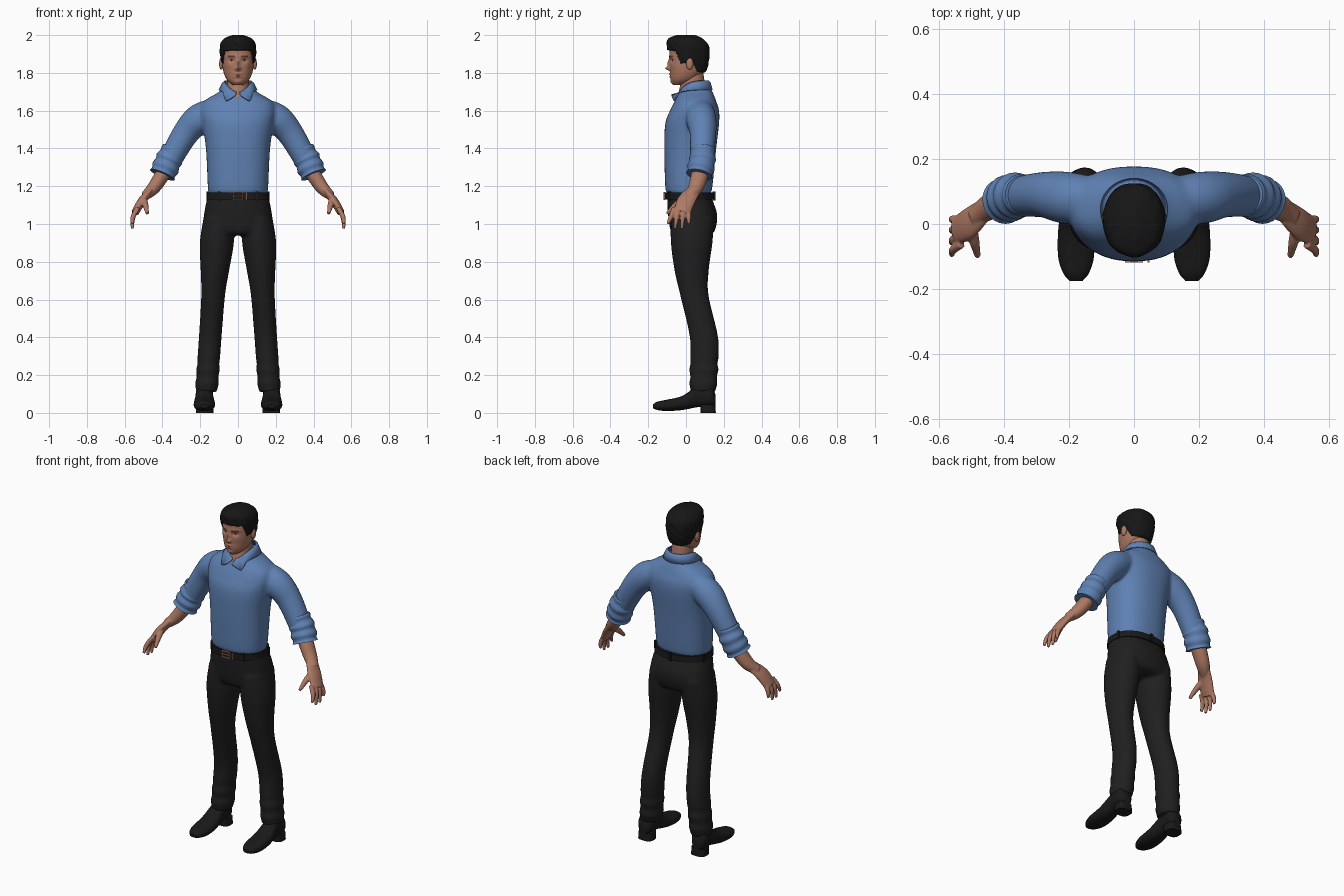
import bpy, bmesh, math
from mathutils import Vector

if "Cube" in bpy.data.objects:
    bpy.data.objects.remove(bpy.data.objects["Cube"])


def material(name, red, green, blue):
    mat = bpy.data.materials.new(name)
    mat.use_nodes = True
    mat.diffuse_color = (red, green, blue, 1)
    mat.node_tree.nodes["Principled BSDF"].inputs["Base Color"].default_value = mat.diffuse_color
    return mat


SHIRT = material("shirt blue", .115, .22, .45)
TROUSER = material("trouser black", .014, .014, .014)
LEATHER = material("leather black", .01, .01, .01)
HAIR = material("hair black", .008, .008, .008)
SKIN = material("skin", .42, .19, .125)
LIP = material("lips", .32, .12, .085)
BROW = material("brow brown", .09, .04, .03)
EYE = material("eye grey", .3, .26, .24)
COPPER = material("buckle copper", .5, .22, .13)
SIDES = {"left": 1, "right": -1}


def constant(value):
    return lambda level: value


def spline(rows, steps):
    """Catmull-Rom curve through rows of numbers."""
    last = len(rows) - 1
    curve = []
    for i in range(last):
        near = [rows[max(0, min(last, i + k))] for k in range(-1, 3)]
        for j in range(steps):
            t = j / steps
            curve.append([b + t / 2 * (c - a + t * (2*a - 5*b + 4*c - d + t * (3*(b - c) + d - a)))
                          for a, b, c, d in zip(*near)])
    return curve + [rows[-1]]


def skin_rings(bm, rings):
    loops = [[bm.verts.new(point) for point in ring] for ring in rings]
    for low, high in zip(loops, loops[1:]):
        for i in range(len(low)):
            bm.faces.new((low[i - 1], low[i], high[i], high[i - 1]))
    bm.faces.new(loops[0])
    bm.faces.new(loops[-1])


def outline(sides, power):
    """Unit ellipse, squarer as power rises above two."""
    for i in range(sides):
        c, s = math.cos(i * math.tau / sides), math.sin(i * math.tau / sides)
        yield math.copysign(abs(c) ** (2 / power), c), math.copysign(abs(s) ** (2 / power), s)


def stack(bm, rows, sides=40, steps=6, power=2.3, centre=constant(0), swell=constant(1),
          mirror=1, along_y=False):
    """Rows of level, half width, low edge, high edge."""
    rings = []
    for level, half, low, high in spline(rows, steps):
        ring = []
        for c, s in outline(sides, power):
            x = mirror * (centre(level) + half * c * swell(level))
            w = (low + high + (high - low) * s * swell(level)) / 2
            ring.append((x, level, w) if along_y else (x, w, level))
        rings.append(ring)
    skin_rings(bm, rings)


def limb(bm, rows, mirror, ratio=1.0, sides=24, steps=6, swell=constant(1)):
    """Rows of x, y, z, radius; ratio widens the limb front to back."""
    path = spline(rows, steps)
    last = len(path) - 1
    rings = []
    for i, (x, y, z, radius) in enumerate(path):
        along = Vector(path[min(i + 1, last)][:3]) - Vector(path[max(i - 1, 0)][:3])
        across = Vector((0, 1, 0)).cross(along).normalized()
        depth = along.normalized().cross(across) * ratio
        ring = [Vector((x, y, z)) + (across * c + depth * s) * radius * swell(i / last)
                for c, s in outline(sides, 2)]
        rings.append([(mirror * p.x, p.y, p.z) for p in ring])
    skin_rings(bm, rings)


def finish(name, bm, *materials, voxel=0, angle=45):
    bmesh.ops.recalc_face_normals(bm, faces=bm.faces)
    mesh = bpy.data.meshes.new(name)
    bm.to_mesh(mesh)
    bm.free()
    for mat in materials:
        mesh.materials.append(mat)
    mesh.shade_smooth()
    mesh.set_sharp_from_angle(angle=math.radians(angle))
    part = bpy.data.objects.new(name, mesh)
    bpy.context.collection.objects.link(part)
    if voxel:
        blend = part.modifiers.new("blend", "REMESH")
        blend.mode, blend.voxel_size, blend.use_smooth_shade = "VOXEL", voxel, True
        soften = part.modifiers.new("soften", "SMOOTH")
        soften.factor, soften.iterations = .5, 5
    return part


def ball(name, mat, place, size):
    bm = bmesh.new()
    bmesh.ops.create_uvsphere(bm, u_segments=20, v_segments=12, radius=1)
    for v in bm.verts:
        v.co = Vector(place) + v.co * Vector(size)
    finish(name, bm, mat)


def box(bm, place, size):
    for v in bmesh.ops.create_cube(bm, size=1)["verts"]:
        v.co = Vector(place) + v.co * Vector(size)


# Shirt: torso and sleeves blended into one skin
bm = bmesh.new()
stack(bm, [(1.16, .155, -.1, .13), (1.2, .16, -.11, .14), (1.4, .17, -.115, .16), (1.53, .19, -.11, .175),
           (1.6, .2, -.085, .175), (1.65, .18, -.06, .16), (1.7, .1, -.03, .14), (1.73, .07, -.015, .12)])
for mirror in SIDES.values():
    limb(bm, [(.1, .08, 1.61, .06), (.2, .08, 1.56, .08), (.28, .09, 1.475, .07), (.38, .08, 1.3, .06)], mirror)
finish("shirt", bm, SHIRT, voxel=.009)

# Rolled cuffs with soft folds
for side, mirror in SIDES.items():
    bm = bmesh.new()
    limb(bm, [(.34, .09, 1.4, .06), (.37, .085, 1.33, .07), (.4, .07, 1.26, .068)], mirror, steps=12,
         swell=lambda t: 1 + .05 * math.sin(20 * t))
    finish(side + "_cuff", bm, SHIRT)

# Collar: a folded band with two pointed wings
bm = bmesh.new()
strips = []
count = 64
for i in range(count + 1):
    turn = .12 + (math.tau - .24) * i / count
    dip = ((1 + math.cos(turn)) / 2) ** 4
    wing = max(0, 1 - abs(min(turn, math.tau - turn) - .5) / .4)
    strip = []
    for width, front, back, z in ((.07, .083, .07, 1.757 - .06 * dip), (.08, .09, .08, 1.75 - .06 * dip),
                                  (.1 + .03 * wing, .125, .09, 1.71 - .025 * dip - .04 * wing)):
        reach = front if math.cos(turn) > 0 else back
        strip.append(bm.verts.new((width * math.sin(turn), .047 - reach * math.cos(turn), z)))
    strips.append(strip)
for here, there in zip(strips, strips[1:]):
    for k in range(2):
        bm.faces.new((here[k], there[k], there[k + 1], here[k + 1]))
thick = finish("collar", bm, SHIRT).modifiers.new("thickness", "SOLIDIFY")
thick.thickness, thick.offset = .007, 0

# Trousers: hips and legs blended together, with folds near the hem
bm = bmesh.new()
stack(bm, [(1.15, .16, -.1, .13), (1.05, .18, -.095, .165), (.96, .18, -.08, .15), (.94, .1, -.05, .11)])
for mirror in SIDES.values():
    stack(bm, [(1.03, .08, -.08, .15), (.9, .09, -.08, .14), (.75, .075, -.06, .12), (.62, .063, -.03, .12),
               (.4, .06, .02, .17), (.25, .06, .02, .17), (.11, .06, .02, .16)], steps=8, power=2, mirror=mirror,
          centre=lambda z: .175 - .07 * z, swell=lambda z: 1 + .05 * math.sin(90 * z) * (z < .28))
finish("trousers", bm, TROUSER, voxel=.009)

# Belt with loops, and the buckle
bm = bmesh.new()
stack(bm, [(1.13, .167, -.111, .147), (1.167, .164, -.111, .145)], sides=64, steps=1)
for k in range(5):
    turn = math.pi / 2 + k * math.tau / 5
    box(bm, (.168 * math.cos(turn), .018 + .13 * math.sin(turn), 1.148), (.014, .014, .046))
finish("belt", bm, LEATHER)
bm = bmesh.new()
for z in (1.13, 1.148, 1.166):
    box(bm, (0, -.115, z), (.05, .008, .005))
for x in (-.024, .024, .044):
    box(bm, (x, -.115, 1.148), (.006, .008, .04))
finish("buckle", bm, COPPER)

# Shoes with block heels
for side, mirror in SIDES.items():
    bm = bmesh.new()
    stack(bm, [(-.175, .02, .025, .045), (-.15, .04, .015, .06), (-.1, .055, .01, .07), (-.02, .055, .015, .09),
               (.06, .045, .03, .14), (.13, .045, .035, .145), (.155, .025, .035, .1)],
          centre=constant(.178), mirror=mirror, along_y=True)
    stack(bm, [(0, .046, .078, .158), (.045, .044, .076, .155)], steps=1, power=3,
          centre=constant(.176), mirror=mirror)
    finish(side + "_shoe", bm, LEATHER)

# Forearms and hands
for side, mirror in SIDES.items():
    bm = bmesh.new()
    limb(bm, [(.37, .085, 1.31, .042), (.44, .055, 1.2, .036), (.49, .02, 1.15, .025)], mirror, ratio=1.15)
    limb(bm, [(.47, .035, 1.17, .018), (.51, 0, 1.12, .022), (.545, -.02, 1.06, .02)], mirror, ratio=2.2)
    for finger in range(4):
        knuckle, tip = .013 - .025 * finger, .015 - .037 * finger
        limb(bm, [(.53, knuckle, 1.085, .013), (.555, (knuckle + tip) / 2, 1.04, .013),
                  (.56, tip, 1 - .025 * (finger in (1, 2)), .008)], mirror, sides=12)
    limb(bm, [(.5, -.01, 1.13, .019), (.49, -.055, 1.1, .016), (.48, -.1, 1.055, .009)], mirror, sides=12)
    finish(side + "_hand", bm, SKIN, voxel=.004)

# Neck
bm = bmesh.new()
stack(bm, [(1.66, .07, -.05, .11), (1.74, .058, -.03, .1), (1.81, .058, -.03, .09)], power=2)
finish("neck", bm, SKIN)

# Head: bumps at x, z with spread and height raise the nose, brows, lips, chin and cheeks
BUMPS = ((0, 1.824, .012, .011, .023), (0, 1.85, .009, .02, .011), (.034, 1.887, .026, .007, .004),
         (.034, 1.866, .015, .01, -.01), (0, 1.794, .02, .005, .006), (0, 1.78, .02, .005, .006),
         (0, 1.75, .02, .012, .007), (.05, 1.84, .02, .02, .003))
bm = bmesh.new()
stack(bm, [(1.735, .025, -.065, -.01), (1.765, .06, -.08, .055), (1.82, .08, -.085, .1), (1.9, .085, -.088, .11),
           (1.94, .08, -.08, .105), (1.98, .035, -.03, .05)], sides=112, steps=18, power=2.1)
for v in bm.verts:
    x, y, z = v.co
    if y < 0:
        v.co.y -= sum(height * math.exp(-((abs(x) - mid) / wide) ** 2 - ((z - level) / tall) ** 2)
                      for mid, level, wide, tall, height in BUMPS)
for face in bm.faces:
    x, y, z = face.calc_center_median()
    if y < -.03 and abs(abs(x) - .035) < .02 and abs(z - 1.888) < .004:
        face.material_index = 2
    elif y < -.05 and abs(z - 1.787) < .01 - .4 * abs(x):
        face.material_index = 1
finish("head", bm, SKIN, LIP, BROW)
for side, mirror in SIDES.items():
    ball(side + "_eye", EYE, (mirror * .033, -.062, 1.866), (.013, .011, .005))
    ball(side + "_iris", BROW, (mirror * .033, -.07, 1.866), (.005, .004, .005))
    ball(side + "_ear", SKIN, (mirror * .089, .02, 1.848), (.011, .019, .031))

# Hair: a cap that tucks into the head below the hairline, given as y, z
LINE = ((-.2, 1.925), (-.06, 1.92), (-.03, 1.85), (0, 1.855), (.025, 1.88), (.06, 1.81), (.2, 1.795))


def hairline(y):
    for (back, low), (front, high) in zip(LINE, LINE[1:]):
        if y <= front:
            return low + (high - low) * (y - back) / (front - back)


bm = bmesh.new()
stack(bm, [(1.785, .07, -.06, .1), (1.86, .09, -.09, .122), (1.94, .095, -.1, .122), (1.98, .075, -.095, .09),
           (2, .03, -.05, .05)], sides=112, steps=16, power=2.1)
for v in bm.verts:
    x, y, z = v.co
    turn = math.atan2(x, -y)
    tuck = min(1, max(0, (hairline(y) - z) / .008))
    scale = (1 + .02 * math.sin(9 * turn + 60 * z) * math.sin(70 * z + 2 * turn)) * (1 - .22 * tuck)
    v.co = (x * scale, .012 + (y - .012) * scale, z)
finish("hair", bm, HAIR, angle=70)
